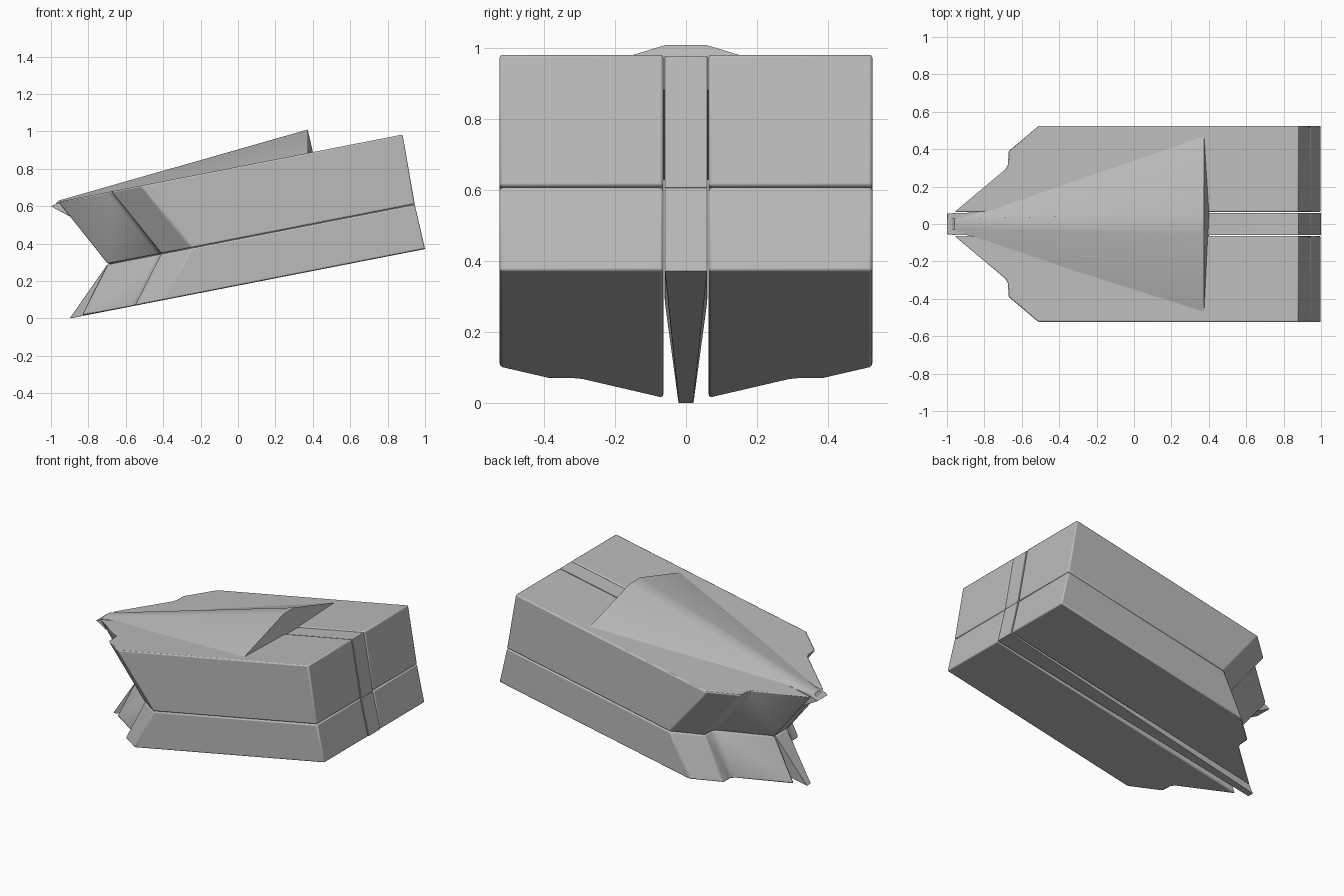
import bpy, bmesh, math

cube = bpy.data.objects.get("Cube")
if cube:
    bpy.data.objects.remove(cube, do_unlink=True)

grey = bpy.data.materials.new("plain grey")
grey.use_nodes = True
colour = (0.5, 0.5, 0.5, 1)
grey.diffuse_color = colour
grey.node_tree.nodes["Principled BSDF"].inputs["Base Color"].default_value = colour

SLOPE = 0.195  # rise of the tilted hull along x


def loft(name, ring_a, ring_b, bevel=0.0, angle=30):
    """Closed solid between two matching rings of points."""
    bm = bmesh.new()
    a = [bm.verts.new(p) for p in ring_a]
    b = [bm.verts.new(p) for p in ring_b]
    n = len(a)
    bm.faces.new(a)
    bm.faces.new(b[::-1])
    for i in range(n):
        j = (i + 1) % n
        bm.faces.new((a[j], a[i], b[i], b[j]))
    bmesh.ops.recalc_face_normals(bm, faces=bm.faces)
    mesh = bpy.data.meshes.new(name)
    bm.to_mesh(mesh)
    bm.free()
    mesh.materials.append(grey)
    obj = bpy.data.objects.new(name, mesh)
    bpy.context.collection.objects.link(obj)
    if bevel:
        mod = obj.modifiers.new("soft edges", 'BEVEL')
        mod.width, mod.segments = bevel, 2
        mod.limit_method, mod.angle_limit = 'ANGLE', math.radians(15)
    bpy.ops.object.select_all(action='DESELECT')
    bpy.context.view_layer.objects.active = obj
    obj.select_set(True)
    bpy.ops.object.shade_smooth_by_angle(angle=math.radians(angle))
    return obj


# Hull levels: right end x, right end z, x of the inner nose corner
TOP = (0.88, 0.983, -0.965)
MID = (0.945, 0.61, -0.70)
LOW = (1.0, 0.372, -0.84)

# Stepped nose: offset from the inner nose corner, distance from centre
NOSE = [(0, 0.064), (0.275, 0.295), (0.288, 0.32), (0.29, 0.39), (0.45, 0.525)]


def hull_ring(level, side, lift=0.0):
    end_x, end_z, nose_x = level
    plan = [(nose_x + d, y) for d, y in NOSE] + [(end_x, 0.525), (end_x, 0.064)]
    return [(x, side * y, end_z - (end_x - x) * SLOPE + lift) for x, y in plan]


# Four hull blocks around the centre
for side, word in ((-1, "front"), (1, "rear")):
    loft("upper_hull_" + word, hull_ring(TOP, side), hull_ring(MID, side, 0.001), 0.008)
    loft("lower_hull_" + word, hull_ring(MID, side, -0.001), hull_ring(LOW, side), 0.008)


def keel(name, profile, bevel):
    """Centre plate from side profile points (x, z, half width)."""
    return loft(name, [(x, -w, z) for x, z, w in profile],
                [(x, w, z) for x, z, w in profile], bevel)


# Centre plates
keel("upper_keel", [(0.88, 0.979, 0.06), (-0.95, 0.623, 0.06), (-1.0, 0.6, 0.055),
                    (-0.88, 0.535, 0.06), (-0.69, 0.29, 0.06), (0.945, 0.608, 0.06)], 0.002)
keel("lower_keel", [(0.945, 0.608, 0.06), (1.0, 0.371, 0.06),
                    (-0.9, 0.0, 0.021), (-0.70, 0.287, 0.06)], 0.002)

# Wedge-shaped canopy widening towards the right end
half = [(0.49, 0.375, 0.878), (0.055, 0.373, 1.01)]
back = [(x, y, z) for y, x, z in half] + [(x, -y, z) for y, x, z in half[::-1]]
back += [(0.402, -0.06, 0.882), (0.402, 0.06, 0.882)]
tip = [(-0.975, 0.032, 0.612), (-0.96, 0.028, 0.63), (-0.96, -0.028, 0.63),
       (-0.975, -0.032, 0.612), (-0.975, -0.02, 0.608), (-0.975, 0.02, 0.608)]
loft("canopy", back, tip, angle=25)
